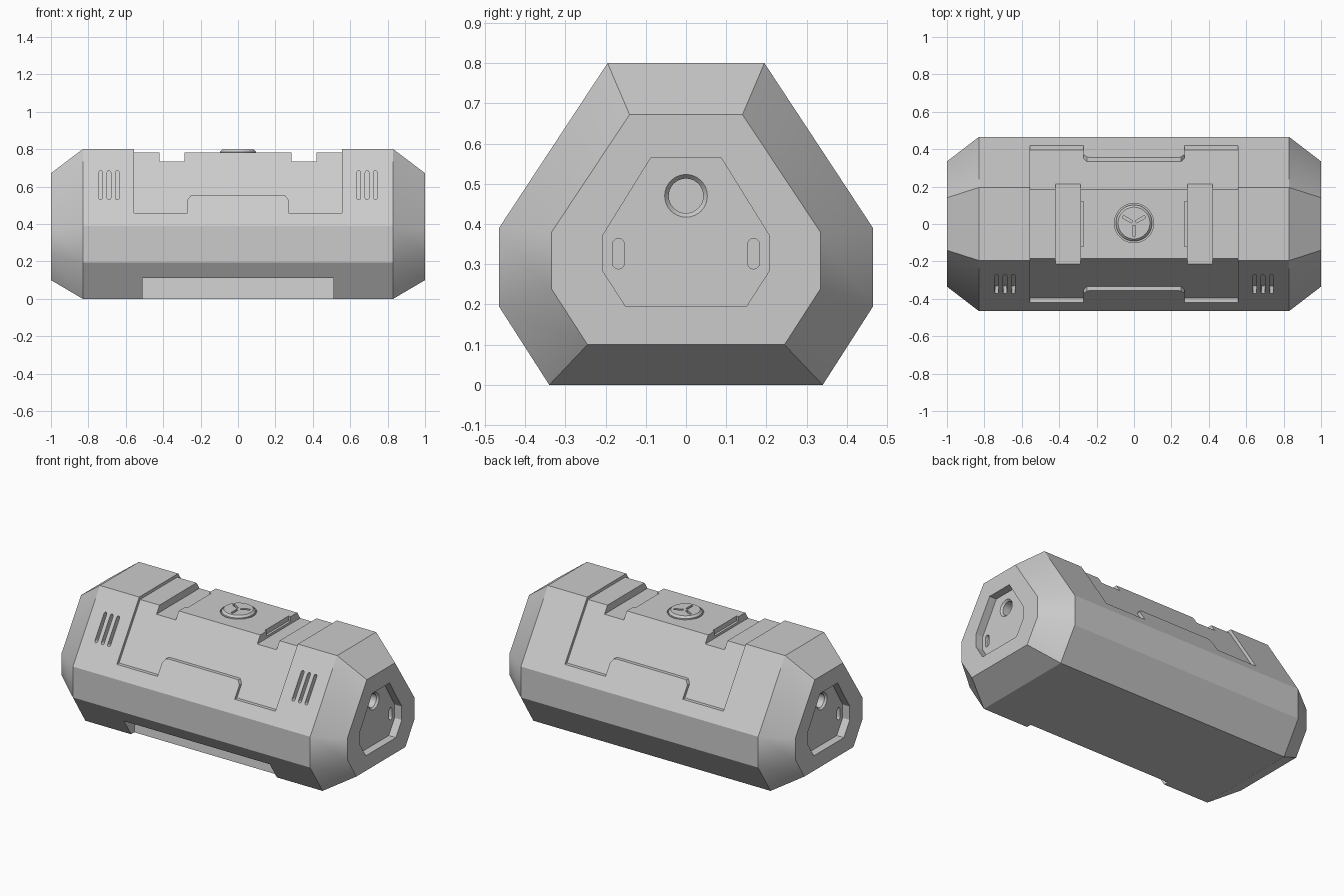
import bpy, bmesh
from math import sin, cos, pi, hypot

if "Cube" in bpy.data.objects:
    bpy.data.objects.remove(bpy.data.objects["Cube"])


def loft(name, rings):
    """Closed solid through a list of equal-length rings of 3D points."""
    bm = bmesh.new()
    vs = [[bm.verts.new(p) for p in r] for r in rings]
    n = len(rings[0])
    for a, b in zip(vs, vs[1:]):
        for i in range(n):
            bm.faces.new((a[i], a[(i + 1) % n], b[(i + 1) % n], b[i]))
    bm.faces.new(vs[0])
    bm.faces.new(vs[-1])
    bmesh.ops.recalc_face_normals(bm, faces=bm.faces)
    me = bpy.data.meshes.new(name)
    bm.to_mesh(me)
    bm.free()
    ob = bpy.data.objects.new(name, me)
    bpy.context.collection.objects.link(ob)
    return ob


def place(pts, axis, t):
    i = "xyz".index(axis)
    return [tuple(list(p[:i]) + [t] + list(p[i:])) for p in pts]


def prism(name, pts, axis, lo, hi):
    return loft(name, [place(pts, axis, lo), place(pts, axis, hi)])


def cut(ob, cutter):
    cutter.hide_render = True
    m = ob.modifiers.new("cut", 'BOOLEAN')
    m.operation, m.solver, m.object = 'DIFFERENCE', 'EXACT', cutter
    bpy.context.view_layer.objects.active = ob
    bpy.ops.object.modifier_apply(modifier=m.name)
    bpy.data.objects.remove(cutter)


def rect(x0, x1, y0, y1):
    return [(x0, y0), (x1, y0), (x1, y1), (x0, y1)]


def circle(cx, cy, r, n=32):
    return [(cx + r * cos(2 * pi * i / n), cy + r * sin(2 * pi * i / n)) for i in range(n)]


def slot(cx, z0, z1, r):
    top = [(cx + r * cos(a * pi / 6), z1 - r + r * sin(a * pi / 6)) for a in range(7)]
    return top + [(2 * cx - x, z0 + z1 - z) for x, z in top]


def mirrored(half):
    return half + [(-y, z) for y, z in reversed(half)]


def recess(ob, outline, depth, y0, y1):
    """Cut an outline seen from the front into the top and slopes at an even depth."""
    k = 0.27 / 0.41
    y_at = lambda z: 0.195 + (0.8 - z) * k - depth * hypot(1, k)
    core = prism("core", mirrored([(y_at(0.3), 0.3), (y_at(0.8 - depth), 0.8 - depth)]), 'x', -0.95, 0.95)
    shell = prism("shell", outline, 'y', y0, y1)
    cut(shell, core)
    cut(ob, shell)


# Main crate body with scaled-in end caps
section = mirrored([(0.34, 0), (0.465, 0.195), (0.465, 0.39), (0.195, 0.8)])
cap = [(y * 0.72, 0.1 + z * 0.715) for y, z in section]
body = loft("crate_body", [place(cap, 'x', -1), place(section, 'x', -0.83),
                           place(section, 'x', 0.83), place(cap, 'x', 1)])

# Recessed lid panel wrapping over the top
half = [(0.235, 0.555), (0.252, 0.553), (0.27, 0.53), (0.27, 0.46), (0.555, 0.46), (0.555, 0.9)]
recess(body, mirrored(half), 0.019, -0.6, 0.6)

# Notch under the front edge
cut(body, prism("notch", [(-0.6, -0.1), (-0.6, 0.11), (-0.295, 0.11), (-0.32, -0.1)], 'x', -0.51, 0.51))

end_panel = mirrored([(0.15, 0.195), (0.208, 0.285), (0.208, 0.37), (0.087, 0.565)])
for s in (-1, 1):
    # Strap grooves across the lid with a slot in the inner wall
    cut(body, prism("groove", rect(*sorted((s * 0.285, s * 0.42)), 0.735, 0.9), 'y', -0.5, 0.5))
    cut(body, prism("groove_slot", rect(*sorted((s * 0.27, s * 0.30)), 0.75, 0.9), 'y', -0.12, 0.12))
    # Front vents
    for x in (0.645, 0.69, 0.735):
        recess(body, slot(s * x, 0.53, 0.685, 0.01), 0.035, -0.6, -0.1)
    # End recess, round socket and side slots
    cut(body, prism("end_recess", end_panel, 'x', s * 0.95, s * 1.1))
    cut(body, loft("socket", [place(circle(0, 0.47, r), 'x', s * x)
                              for r, x in ((0.043, 0.88), (0.043, 0.938), (0.054, 0.951))]))
    for y in (-0.168, 0.168):
        cut(body, prism("end_slot", slot(y, 0.288, 0.364, 0.015), 'x', s * 0.93, s * 1.0))

# Ring groove around the lid button
cut(body, prism("button_well", circle(0, 0.005, 0.105, 48), 'z', 0.765, 0.9))

# Lid button with three spoke grooves
button = loft("lid_button", [place(circle(0, 0.005, r, 48), 'z', z)
                             for r, z in ((0.097, 0.755), (0.097, 0.785), (0.085, 0.797))])
for a in (pi / 6, 5 * pi / 6, 3 * pi / 2):
    u, v = (cos(a), sin(a)), (-sin(a), cos(a))
    pts = [(u[0] * t + v[0] * w, 0.005 + u[1] * t + v[1] * w)
           for t, w in rect(0.012, 0.068, -0.007, 0.007)]
    cut(button, prism("spoke", pts, 'z', 0.783, 0.9))

for ob in (body, button):
    bpy.ops.object.select_all(action='DESELECT')
    ob.select_set(True)
    bpy.context.view_layer.objects.active = ob
    bpy.ops.object.shade_smooth_by_angle(angle=0.5)
